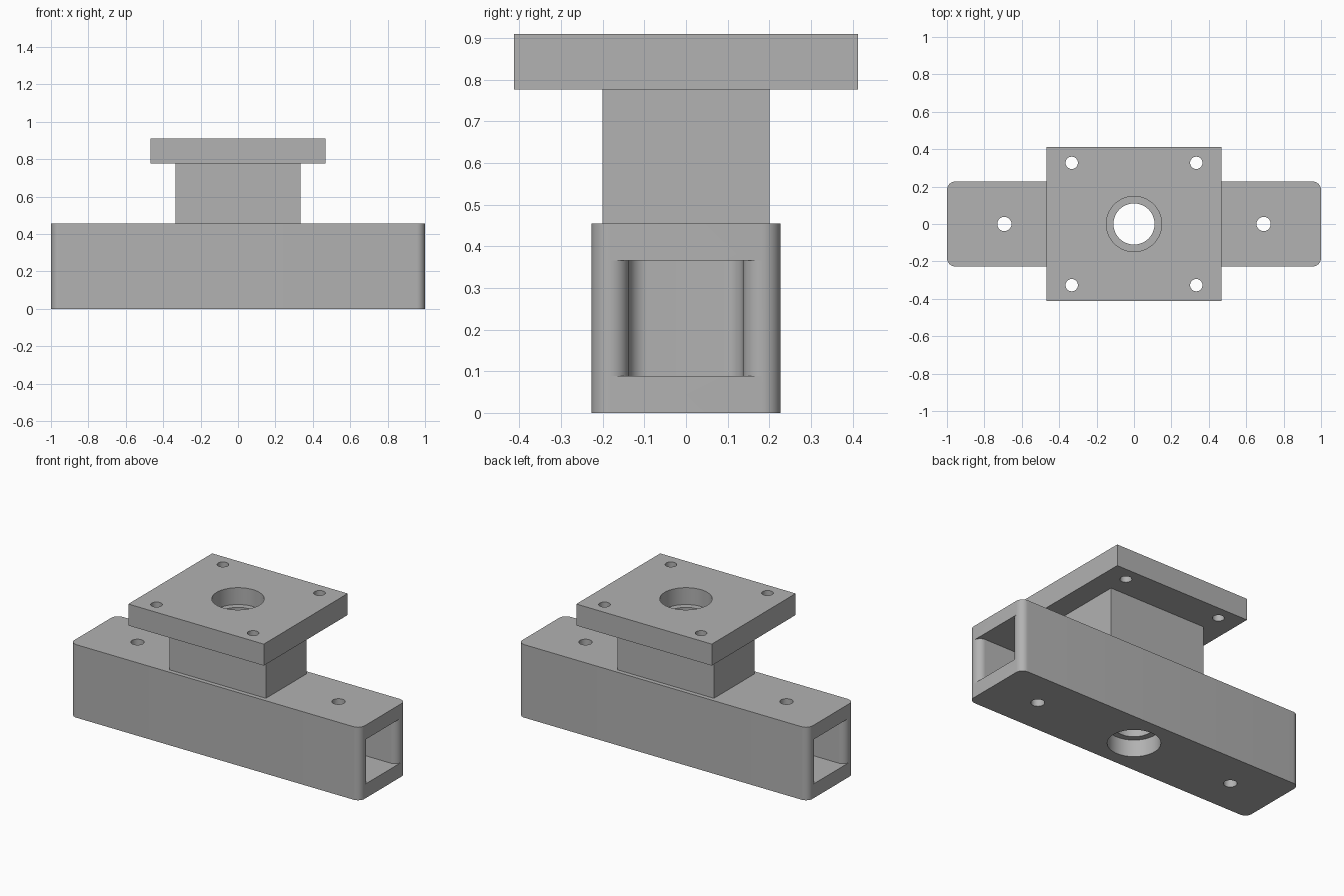
import bpy
import math
from math import cos, sin, pi

if "Cube" in bpy.data.objects:
    bpy.data.objects.remove(bpy.data.objects["Cube"], do_unlink=True)

grey = bpy.data.materials.new("plain_grey")
grey.use_nodes = True
grey.diffuse_color = (0.445, 0.445, 0.445, 1)
grey.node_tree.nodes["Principled BSDF"].inputs["Base Color"].default_value = grey.diffuse_color

ROUND = 0.045            # radius of all the vertical rounded edges
HALF_W = 0.227           # half width of the body
BODY_TOP = 0.455
TOP = 0.91


def prism(name, outline, z0, z1):
    """Extrude a counter-clockwise plan outline from z0 to z1."""
    n = len(outline)
    verts = [(x, y, z) for z in (z0, z1) for x, y in outline]
    faces = [tuple(reversed(range(n))), tuple(range(n, 2 * n))]
    faces += [(i, (i + 1) % n, (i + 1) % n + n, i + n) for i in range(n)]
    mesh = bpy.data.meshes.new(name)
    mesh.from_pydata(verts, [], faces)
    mesh.materials.append(grey)
    obj = bpy.data.objects.new(name, mesh)
    bpy.context.collection.objects.link(obj)
    return obj


def arc(cx, cy, r, start, end, steps=10):
    angles = [math.radians(start + (end - start) * i / steps) for i in range(steps + 1)]
    return [(cx + r * cos(a), cy + r * sin(a)) for a in angles]


def block(name, hx, hy, z0, z1):
    return prism(name, [(-hx, -hy), (hx, -hy), (hx, hy), (-hx, hy)], z0, z1)


def drill(name, x, y, r, z0, z1, sides=48):
    ring = [(x + r * cos(2 * pi * i / sides), y + r * sin(2 * pi * i / sides)) for i in range(sides)]
    return prism(name, ring, z0, z1)


def combine(target, tool, operation):
    """Apply a boolean and remove the tool object."""
    tool.hide_render = True
    mod = target.modifiers.new("combine", 'BOOLEAN')
    mod.operation = operation
    mod.solver = 'EXACT'
    mod.object = tool
    bpy.context.view_layer.objects.active = target
    bpy.ops.object.modifier_apply(modifier=mod.name)
    bpy.data.objects.remove(tool, do_unlink=True)


# Long body with rounded vertical corners
cx, cy = 1 - ROUND, HALF_W - ROUND
outline = []
for k, (sx, sy) in enumerate([(1, 1), (-1, 1), (-1, -1), (1, -1)]):
    outline += arc(sx * cx, sy * cy, ROUND, 90 * k, 90 * k + 90)
mount = prism("bearing_mount", outline, 0, BODY_TOP)

# Neck and top plate, overlapped so they fuse into one solid
combine(mount, block("neck", 0.333, 0.2, BODY_TOP - 0.05, TOP - 0.05), 'UNION')
combine(mount, block("top_plate", 0.467, 0.413, 0.776, TOP), 'UNION')

# Blind sockets in both ends, flared at the mouth and rounded at the inner end
inner, wall = 0.38, HALF_W - 2 * ROUND
half = [(1.1, wall + ROUND)]
half += arc(cx, wall + ROUND, ROUND, 0, -90)
half += arc(inner + ROUND, wall - ROUND, ROUND, 90, 180)
socket = half + [(x, -y) for x, y in reversed(half)]
for side in (1, -1):
    plan = [(side * x, side * y) for x, y in socket]
    combine(mount, prism("socket_cutter", plan, 0.089, 0.366), 'DIFFERENCE')

# Central bore with a bearing seat at each end
combine(mount, drill("bore_cutter", 0, 0, 0.11, -0.1, 1, 64), 'DIFFERENCE')
combine(mount, drill("top_seat_cutter", 0, 0, 0.148, TOP - 0.105, 1, 64), 'DIFFERENCE')
combine(mount, drill("bottom_seat_cutter", 0, 0, 0.148, -0.1, 0.105, 64), 'DIFFERENCE')

# Plate corner holes and body clamp holes
for sx in (1, -1):
    combine(mount, drill("clamp_hole_cutter", sx * 0.693, 0, 0.038, -0.1, 0.6), 'DIFFERENCE')
    for sy in (1, -1):
        combine(mount, drill("plate_hole_cutter", sx * 0.333, sy * 0.327, 0.033, 0.7, 1), 'DIFFERENCE')

# Smooth the round walls, keep edges sharp
for obj in bpy.context.selected_objects:
    obj.select_set(False)
mount.select_set(True)
bpy.context.view_layer.objects.active = mount
bpy.ops.object.shade_smooth_by_angle(angle=math.radians(30))
